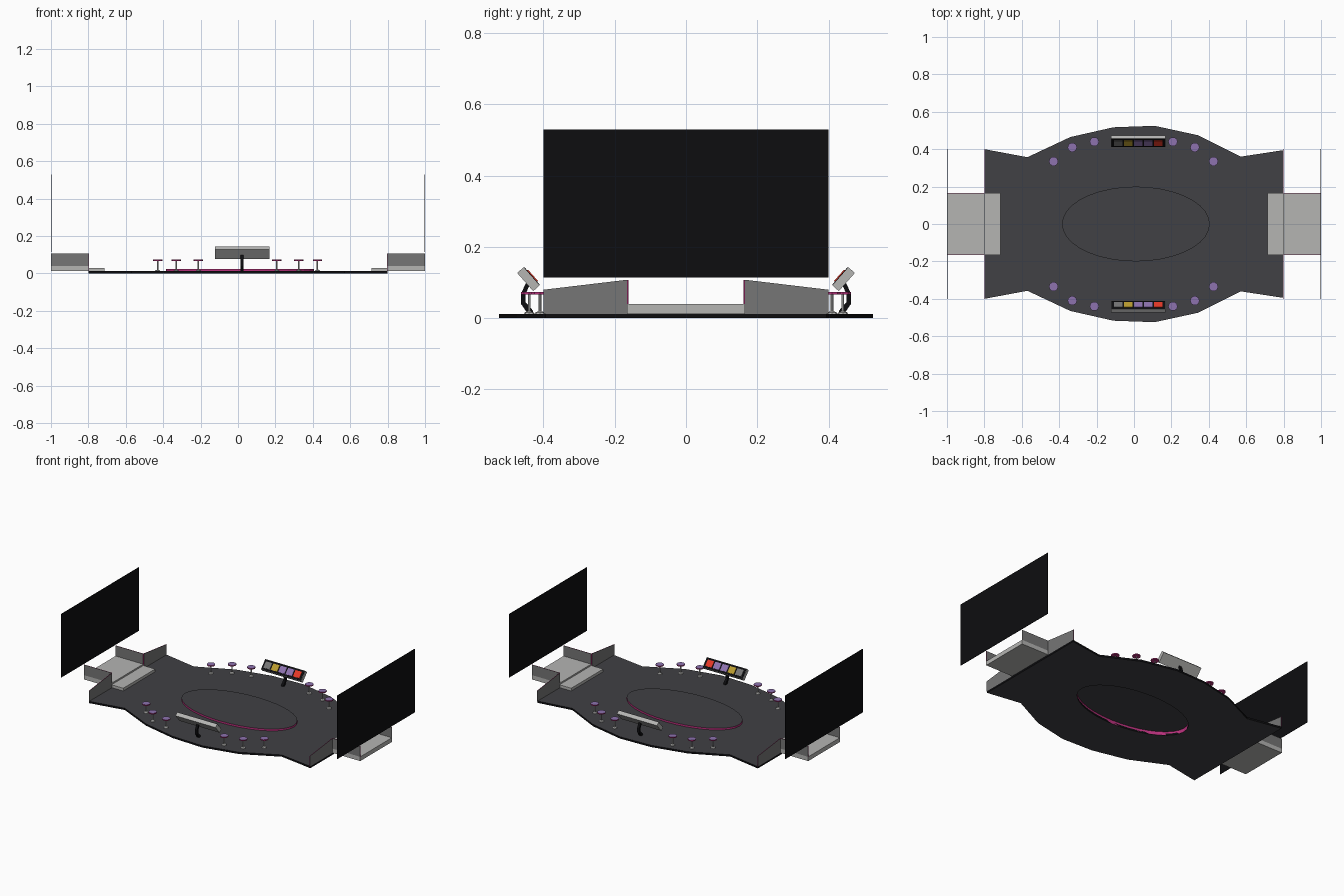
import bpy, bmesh, math
from mathutils import Vector

if "Cube" in bpy.data.objects:
    bpy.data.objects.remove(bpy.data.objects["Cube"])


def mat(name, r, g, b):
    m = bpy.data.materials.new(name)
    m.diffuse_color = (r, g, b, 1)
    m.use_nodes = True
    m.node_tree.nodes["Principled BSDF"].inputs["Base Color"].default_value = m.diffuse_color
    return m


FLOOR = mat("charcoal", 0.052, 0.052, 0.058)
BLACK = mat("black", 0.004, 0.004, 0.005)
LIGHT = mat("light grey", 0.46, 0.46, 0.45)
GREY = mat("mid grey", 0.18, 0.18, 0.18)
PINK = mat("magenta", 0.48, 0.03, 0.2)
PURPLE = mat("purple", 0.27, 0.17, 0.43)
RED = mat("red", 0.8, 0.04, 0.02)
YELLOW = mat("yellow", 0.5, 0.34, 0.03)


def finish(name, bm, mats):
    bmesh.ops.recalc_face_normals(bm, faces=bm.faces)
    me = bpy.data.meshes.new(name)
    bm.to_mesh(me)
    bm.free()
    for m in mats:
        me.materials.append(m)
    ob = bpy.data.objects.new(name, me)
    bpy.context.collection.objects.link(ob)
    return ob


def prism(name, pts, vec, cap, side=None):
    """Extrude a flat outline along vec; caps and sides can differ in colour."""
    bm = bmesh.new()
    a = [bm.verts.new(p) for p in pts]
    b = [bm.verts.new(Vector(p) + Vector(vec)) for p in pts]
    bm.faces.new(a)
    bm.faces.new(b)
    n = len(pts)
    for i in range(n):
        j = (i + 1) % n
        bm.faces.new((a[i], a[j], b[j], b[i])).material_index = 1
    return finish(name, bm, [cap, side or cap])


def lathe(name, rings, centre, sides, mats, rule):
    """Stack of (radius, z) rings with a cap on both ends."""
    bm = bmesh.new()
    loops = [[bm.verts.new((centre[0] + r * math.cos(2 * math.pi * k / sides),
                            centre[1] + r * math.sin(2 * math.pi * k / sides), z))
              for k in range(sides)] for r, z in rings]
    bm.faces.new(loops[0])
    bm.faces.new(loops[-1])
    for lo, hi in zip(loops, loops[1:]):
        for k in range(sides):
            j = (k + 1) % sides
            bm.faces.new((lo[k], lo[j], hi[j], hi[k]))
    bm.normal_update()
    for f in bm.faces:
        f.material_index = rule(f)
    return finish(name, bm, mats)


# floor slab with an oval opening, black rim
T = 0.012
half = [(.8, .395), (.57, .36), (.34, .475), (.11, .525),
        (-.11, .517), (-.34, .465), (-.57, .357), (-.8, .4)]
outline = half + [(x, -y) for x, y in reversed(half)]
oval = [(0.01 + 0.395 * math.cos(math.pi * k / 18), 0.2 * math.sin(math.pi * k / 18))
        for k in range(36)]
bm = bmesh.new()
edges = []
for loop in (outline, oval):
    vs = [bm.verts.new((x, y, 0)) for x, y in loop]
    edges += [bm.edges.new((vs[i], vs[(i + 1) % len(vs)])) for i in range(len(vs))]
bmesh.ops.triangle_fill(bm, edges=edges, use_beauty=True)
ext = bmesh.ops.extrude_face_region(bm, geom=bm.faces[:], use_keep_orig=True)
bmesh.ops.translate(bm, vec=(0, 0, T),
                    verts=[g for g in ext["geom"] if isinstance(g, bmesh.types.BMVert)])
bm.normal_update()
for f in bm.faces:
    f.material_index = 0 if abs(f.normal.z) > 0.5 else 1
finish("floor", bm, [FLOOR, BLACK])

# raised oval stage: magenta rim and a thin top, hollow below
bm = bmesh.new()
lo = [bm.verts.new((x, y, 0)) for x, y in oval]
hi = [bm.verts.new((x, y, 0.024)) for x, y in oval]
bm.faces.new(hi)
for i in range(36):
    j = (i + 1) % 36
    bm.faces.new((lo[i], lo[j], hi[j], hi[i])).material_index = 1
finish("oval_stage", bm, [FLOOR, PINK])

# entrances and screens at both ends
for s, tag in ((1, "right"), (-1, "left")):
    prism(tag + "_platform", [(s * .8, -.165, T), (s * 1, -.165, T),
                              (s * 1, -.165, .04), (s * .8, -.165, .04)],
          (0, .33, 0), LIGHT)
    prism(tag + "_step", [(s * .715, -.165, T), (s * .8, -.165, T),
                          (s * .8, -.165, .03), (s * .715, -.165, .03)],
          (0, .33, 0), LIGHT)
    prism(tag + "_screen", [(s * 1, -.4, .115), (s * 1, .4, .115),
                            (s * 1, .4, .53), (s * 1, -.4, .53)],
          (-s * .003, 0, 0), BLACK)
    for t, end in ((1, "back"), (-1, "front")):
        prism(f"{tag}_{end}_side_wall",
              [(s * .8, t * .165, .04), (s * 1, t * .165, .04),
               (s * 1, t * .165, .108), (s * .8, t * .165, .108)],
              (0, -t * .003, 0), GREY, PINK)
        prism(f"{tag}_{end}_face_wall",
              [(s * .8, t * .165, T), (s * .8, t * .4, T),
               (s * .8, t * .4, .08), (s * .8, t * .165, .108)],
              (-s * .003, 0, 0), GREY, PINK)

# stools
spots = [(-.43, .335), (-.33, .41), (-.212, .44), (.208, .44), (.325, .41), (.425, .335)]
for t, end in ((1, "back"), (-1, "front")):
    for i, (x, y) in enumerate(spots):
        c = (x, t * y)
        lathe(f"{end}_stool_leg_{i}", [(.015, T), (.013, .016), (.004, .02), (.004, .068)],
              c, 8, [LIGHT], lambda f: 0)
        lathe(f"{end}_stool_seat_{i}", [(.025, .067), (.025, .074)],
              c, 10, [PINK, PURPLE], lambda f: int(f.calc_center_median().z > .072))

# tilted desks with coloured panels on curved stands
A, B = Vector((.411, .092)), Vector((.456, .143))
U = (B - A).normalized()
N = Vector((-U.y, U.x))
L = (B - A).length


def slab(name, t, x0, x1, u0, u1, n0, n1, m):
    """Box in the tilted desk frame: u runs up the face, n points out of it."""
    quad = [A + U * u + N * n for u, n in ((u0, n0), (u1, n0), (u1, n1), (u0, n1))]
    prism(name, [(x0, t * p.x, p.y) for p in quad], (x1 - x0, 0, 0), m)


stand = [(.428, T), (.444, T), (.463, .04), (.463, .07), (.447, .103),
         (.437, .098), (.451, .066), (.451, .046), (.43, .022)]
for t, end in ((1, "back"), (-1, "front")):
    prism(end + "_desk_stand", [(.013, t * y, z) for y, z in stand], (.016, 0, 0), BLACK)
    slab(end + "_desk_case", t, -.122, .168, 0, L, -.024, 0, LIGHT)
    slab(end + "_desk_face", t, -.12, .166, .002, L - .002, 0, .002, BLACK)
    for i, m in enumerate((GREY, YELLOW, PURPLE, PURPLE, RED)):
        x = -.108 + i * .0535
        slab(f"{end}_desk_panel_{i}", t, x, x + .046, .013, L - .013, .002, .005, m)
